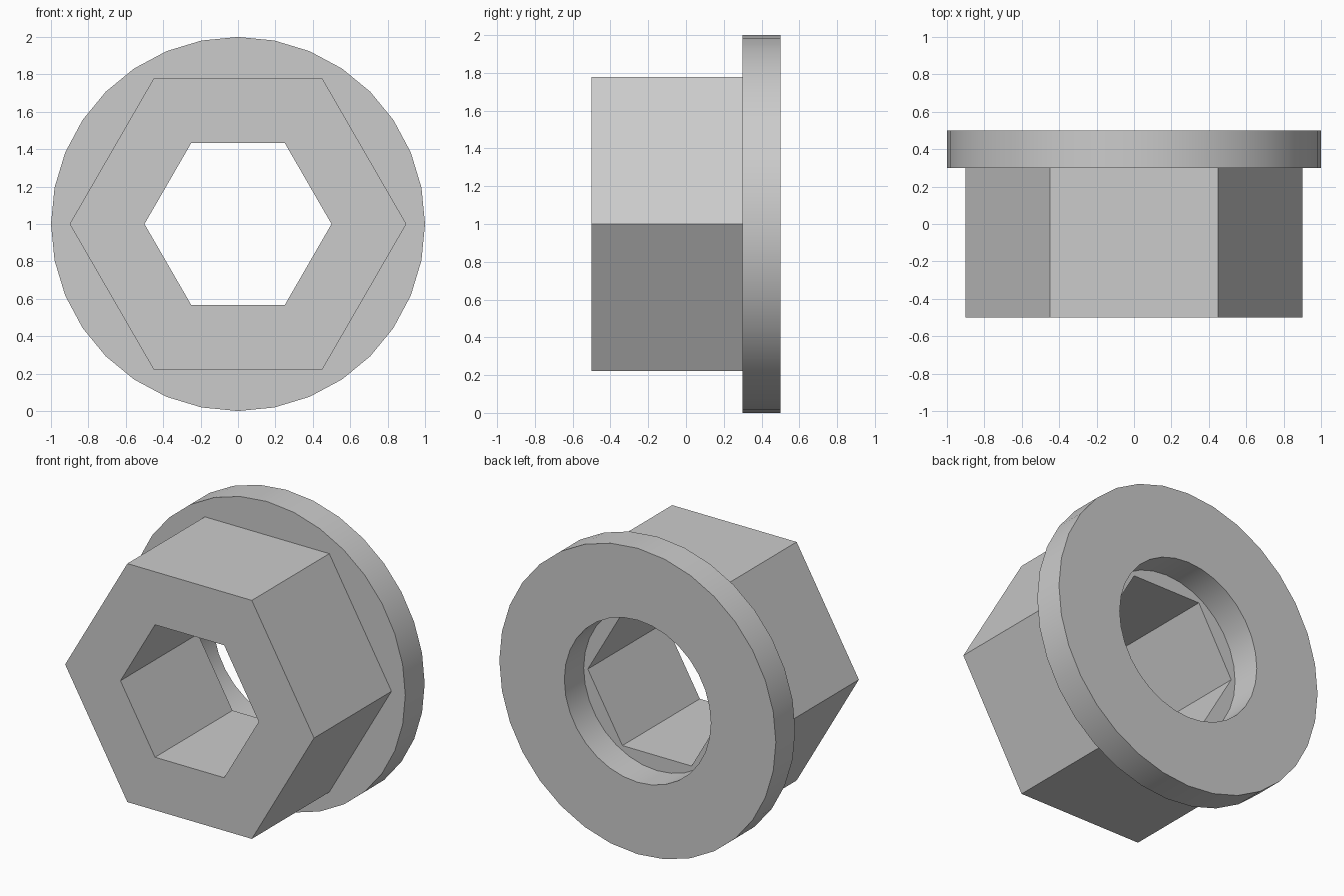
import bpy
import bmesh
import math

cube = bpy.data.objects.get("Cube")
if cube:
    bpy.data.objects.remove(cube, do_unlink=True)

grey = bpy.data.materials.new("light_grey")
grey.use_nodes = True
colour = (0.6, 0.6, 0.6, 1.0)
grey.diffuse_color = colour
grey.node_tree.nodes["Principled BSDF"].inputs["Base Color"].default_value = colour


def ring(name, sides, outer, inner, front, back, smooth=False):
    """Hollow prism running along y, centred at height 1."""
    bm = bmesh.new()
    loops = []
    for radius, y in ((outer, front), (outer, back), (inner, back), (inner, front)):
        angles = [math.tau * i / sides for i in range(sides)]
        loops.append([bm.verts.new((radius * math.cos(a), y, 1 + radius * math.sin(a)))
                      for a in angles])
    for k in range(4):
        a, b = loops[k], loops[(k + 1) % 4]
        for i in range(sides):
            j = (i + 1) % sides
            bm.faces.new((a[i], a[j], b[j], b[i]))
    bmesh.ops.recalc_face_normals(bm, faces=bm.faces)
    mesh = bpy.data.meshes.new(name)
    bm.to_mesh(mesh)
    bm.free()
    mesh.materials.append(grey)
    obj = bpy.data.objects.new(name, mesh)
    bpy.context.collection.objects.link(obj)
    if smooth:
        bpy.ops.object.select_all(action="DESELECT")
        obj.select_set(True)
        bpy.context.view_layer.objects.active = obj
        bpy.ops.object.shade_smooth_by_angle(angle=math.radians(30))
    return obj


# Hexagonal body with a hexagonal bore
ring("hex_body", 6, 0.9, 0.5, -0.5, 0.3)
# Round flange with a slightly wider round bore
ring("round_flange", 32, 1.0, 0.53, 0.3, 0.5, smooth=True)
